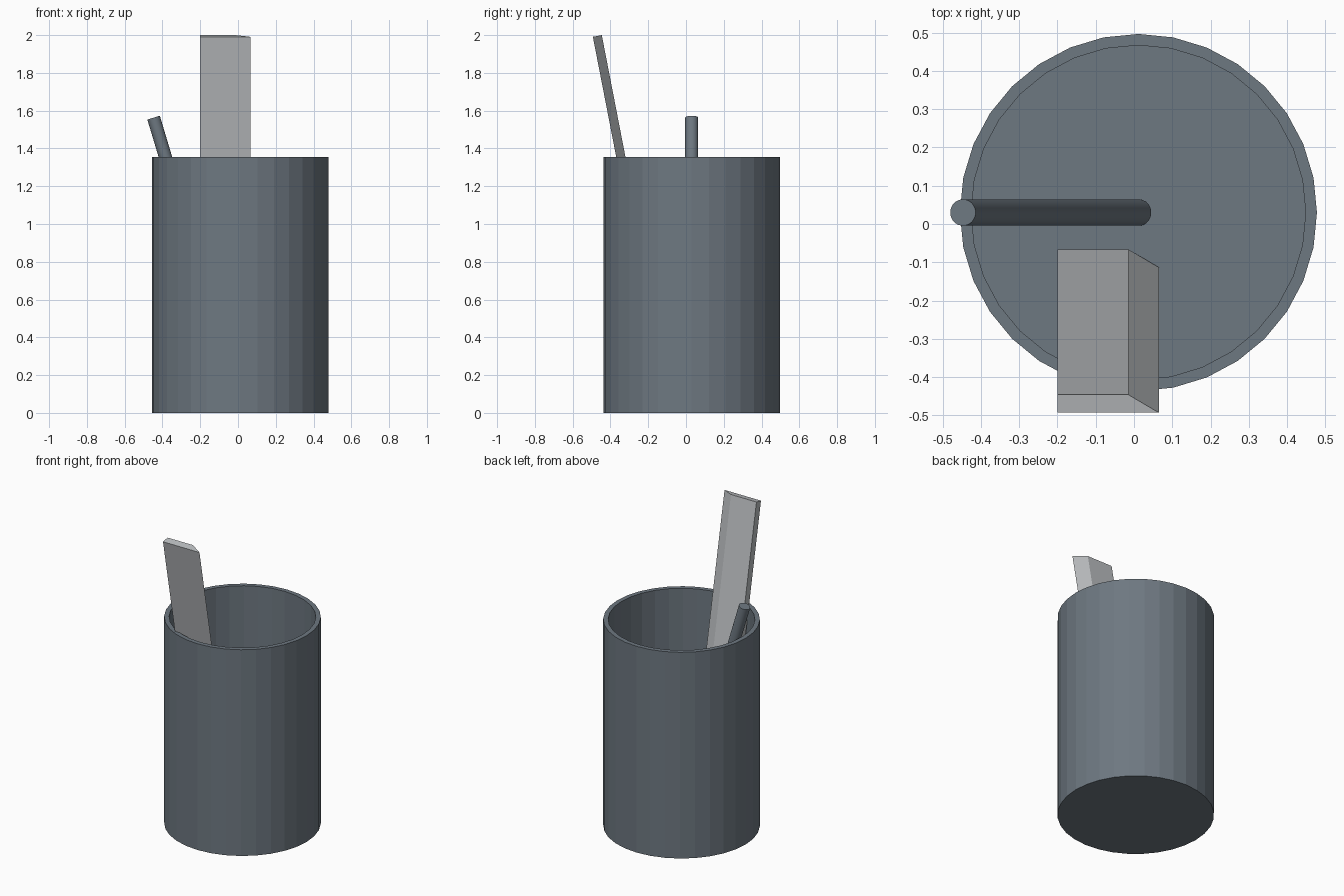
import bpy, math
from mathutils import Vector

if "Cube" in bpy.data.objects:
    bpy.data.objects.remove(bpy.data.objects["Cube"])


def material(name, rgb):
    m = bpy.data.materials.new(name)
    m.diffuse_color = (*rgb, 1)
    m.use_nodes = True
    m.node_tree.nodes["Principled BSDF"].inputs["Base Color"].default_value = m.diffuse_color
    return m


slate = material("slate grey", (0.155, 0.188, 0.22))
pale = material("pale grey", (0.50, 0.52, 0.535))


def build(name, verts, faces, mat):
    me = bpy.data.meshes.new(name)
    me.from_pydata([tuple(v) for v in verts], [], faces)
    me.materials.append(mat)
    ob = bpy.data.objects.new(name, me)
    bpy.context.collection.objects.link(ob)
    return ob


def prism(name, bottom, top, mat):
    """Solid between two matching counter-clockwise loops."""
    n = len(bottom)
    faces = [(i, (i + 1) % n, n + (i + 1) % n, n + i) for i in range(n)]
    faces += [tuple(reversed(range(n))), tuple(range(n, 2 * n))]
    return build(name, bottom + top, faces, mat)


# Cup: hollow 32-sided lathe, from outer base up over the rim to inner floor
N = 32
CX, CY = 0.0115, 0.03
profile = [(0.4665, 0), (0.4665, 1.355), (0.437, 1.355), (0.437, 0.03)]
verts = [(CX + r * math.cos(2 * math.pi * i / N),
          CY + r * math.sin(2 * math.pi * i / N), z)
         for r, z in profile for i in range(N)]
faces = [(k * N + i, k * N + (i + 1) % N, (k + 1) * N + (i + 1) % N, (k + 1) * N + i)
         for k in range(3) for i in range(N)]
faces += [tuple(reversed(range(N))), tuple(range(3 * N, 4 * N))]
build("cup", verts, faces, slate)

# Pencil: thin round rod leaning to the left against the rim
foot, tip = Vector((0.012, 0.03, 0.038)), Vector((-0.447, 0.03, 1.563))
axis = (tip - foot).normalized()
side = Vector((0, 1, 0))
across = side.cross(axis)
ring = [0.0345 * (across * math.cos(2 * math.pi * i / N) + side * math.sin(2 * math.pi * i / N))
        for i in range(N)]
pencil = prism("pencil", [foot + v for v in ring], [tip + v for v in ring], slate)
for p in pencil.data.polygons:
    p.use_smooth = len(p.vertices) == 4

# Ruler: flat bar leaning forward, bevelled to an edge on its right side
a = math.radians(11)
length_dir = Vector((0, -math.sin(a), math.cos(a)))
thick_dir = Vector((0, math.cos(a), math.sin(a)))
top_front = Vector((0, -0.493, 1.991))
section = [(-0.2, 0), (0.065, 0), (-0.015, 0.048), (-0.2, 0.048)]
top = [top_front + Vector((x, 0, 0)) + thick_dir * t for x, t in section]
prism("ruler", [v - length_dir * 1.99 for v in top], top, pale)
